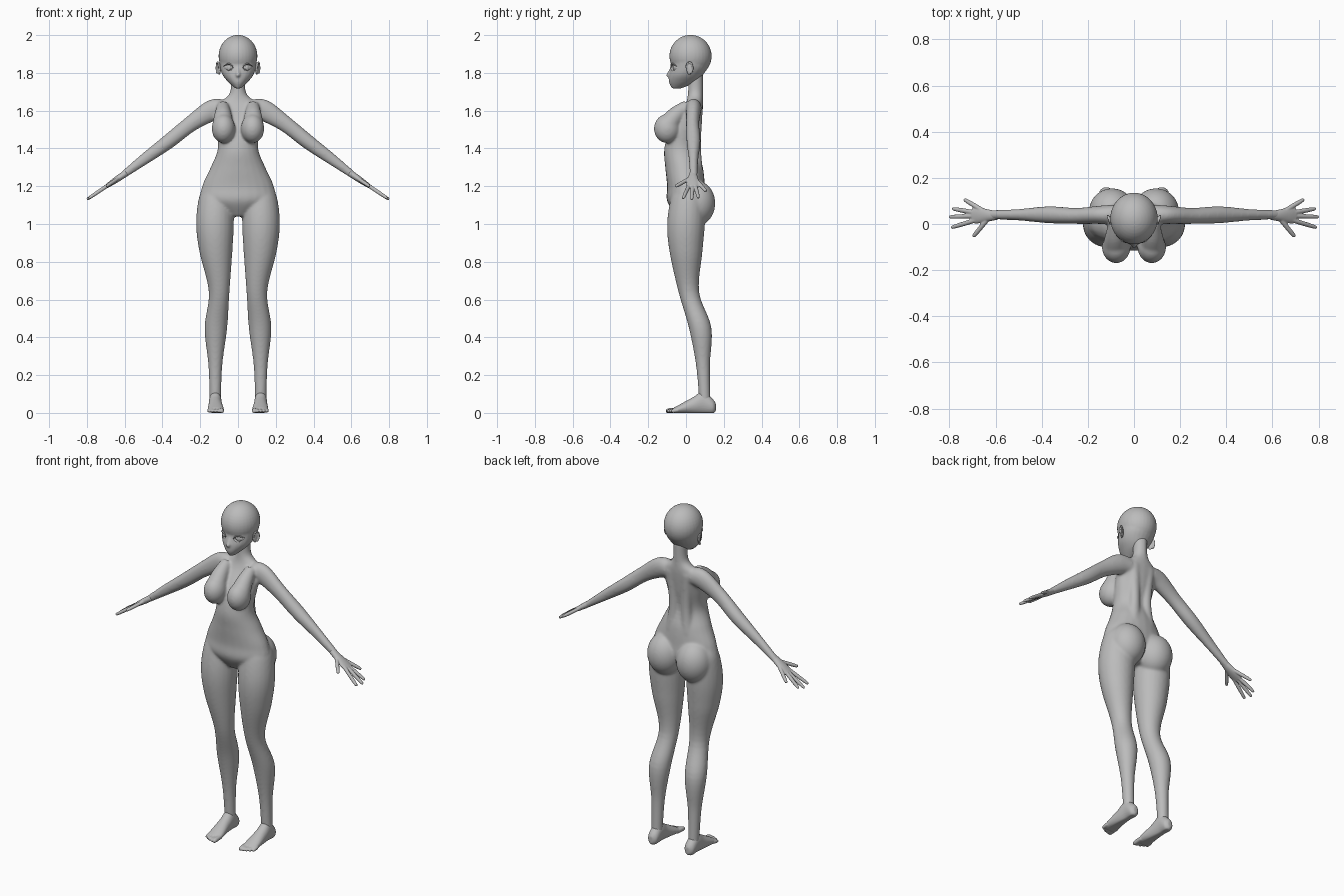
import bpy, bmesh, math
from mathutils import Vector, Matrix

cube = bpy.data.objects.get("Cube")
if cube:
    bpy.data.objects.remove(cube, do_unlink=True)

X, Y, Z = Vector((1, 0, 0)), Vector((0, 1, 0)), Vector((0, 0, 1))
GREY = (0.5, 0.5, 0.5, 1)
clay = bpy.data.materials.new("grey_clay")
clay.use_nodes = True
clay.diffuse_color = GREY
clay.node_tree.nodes["Principled BSDF"].inputs["Base Color"].default_value = GREY


def spline(rows, steps=6):
    """Smooth interpolation through rows of numbers."""
    rows = [Vector(row) for row in rows]
    padded = [rows[0], *rows, rows[-1]]
    result = []
    for before, start, end, after in zip(padded, padded[1:], padded[2:], padded[3:]):
        for step in range(steps):
            t = step / steps
            leave, arrive = (end - before) / 2, (after - start) / 2
            ease = t * t * (3 - 2 * t)
            result.append(start.lerp(end, ease) + leave * t * (1 - t) ** 2
                          - arrive * t * t * (1 - t))
    return result + [rows[-1]]


def loft(bm, rows, side=1, up=Y, axis=None, sides=24):
    """Skin ellipses given as x, y, z, width radius, depth radius."""
    rows = spline(rows)
    centres = [Vector((row[0] * side, row[1], row[2])) for row in rows]
    last = len(rows) - 1
    rings = []
    for i, (centre, row) in enumerate(zip(centres, rows)):
        along = axis or (centres[min(i + 1, last)] - centres[max(i - 1, 0)]).normalized()
        deep = (up - along * along.dot(up)).normalized()
        wide = along.cross(deep)
        ring = []
        for k in range(sides):
            angle = math.tau * k / sides
            point = centre + wide * row[3] * math.cos(angle) + deep * row[4] * math.sin(angle)
            point.z = max(point.z, 0)
            ring.append(bm.verts.new(point))
        rings.append(ring)
    faces = [bm.faces.new(rings[0]), bm.faces.new(rings[-1])]
    for low, high in zip(rings, rings[1:]):
        for k in range(sides):
            faces.append(bm.faces.new((low[k - 1], low[k], high[k], high[k - 1])))
    bmesh.ops.recalc_face_normals(bm, faces=faces)


def tube(bm, rows, side=1, up=Y, axis=None):
    """Skin circles given as x, y, z, radius."""
    loft(bm, [(*row, row[-1]) for row in rows], side, up, axis)


def stack(bm, rows):
    """Level ellipses on the centre line, given as height, y, half width, half depth."""
    loft(bm, [(0, y, z, wide, deep) for z, y, wide, deep in rows], axis=Z)


def ball(bm, centre, radii, turn=0):
    place = Matrix.Translation(centre) @ Matrix.Rotation(turn, 4, "Z")
    bmesh.ops.create_uvsphere(bm, u_segments=32, v_segments=20, radius=1,
                              matrix=place @ Matrix.Diagonal((*radii, 1)))


def finish(name, bm, voxel=0, smooth=0):
    """Make an object; a voxel size fuses and softens its pieces."""
    mesh = bpy.data.meshes.new(name)
    bm.to_mesh(mesh)
    bm.free()
    mesh.materials.append(clay)
    for polygon in mesh.polygons:
        polygon.use_smooth = True
    part = bpy.data.objects.new(name, mesh)
    bpy.context.collection.objects.link(part)
    if voxel:
        fuse = part.modifiers.new("fuse", "REMESH")
        fuse.mode = "VOXEL"
        fuse.voxel_size = voxel
        fuse.use_smooth_shade = True
        soften = part.modifiers.new("soften", "SMOOTH")
        soften.factor = 0.5
        soften.iterations = smooth
    return part


# Torso and neck
bm = bmesh.new()
stack(bm, [(1.04, 0, .05, .05), (1.12, 0, .19, .1), (1.2, 0, .19, .1),
           (1.3, -.01, .145, .1), (1.4, -.025, .107, .09), (1.52, 0, .118, .08),
           (1.62, .04, .125, .05), (1.69, .05, .045, .04), (1.8, .05, .04, .04)])
for side in (1, -1):
    # Back muscle, chest and seat
    tube(bm, [(.05, .05, 1.62, .04), (.04, .05, 1.42, .03), (.05, .05, 1.27, .04)], side)
    tube(bm, [(.08, .01, 1.63, .03), (.08, -.05, 1.58, .045), (.08, -.09, 1.53, .055)], side)
    ball(bm, (.077 * side, -.1, 1.505), (.062, .07, .077))
    ball(bm, (.095 * side, .055, 1.11), (.1, .1, .12))
    # Arm, from collar to wrist
    loft(bm, [(.08, .04, 1.61, .05, .045), (.14, .04, 1.6, .057, .04),
              (.25, .035, 1.53, .043, .035), (.37, .04, 1.435, .039, .037),
              (.5, .04, 1.34, .03, .025), (.63, .04, 1.243, .017, .02)], side)
    # Leg, from hip to ankle
    tube(bm, [(.115, .01, 1.2, .06), (.117, .01, 1.14, .09), (.122, 0, 1, .1),
              (.117, 0, .85, .087), (.1, .015, .64, .055), (.117, .075, .45, .06),
              (.12, .09, .25, .037), (.12, .1, .05, .03)], side, axis=Z)
finish("body", bm, .006, 18)

# Head: cranium, tapering face and nose
bm = bmesh.new()
ball(bm, (0, .024, 1.889), (.103, .112, .112))
stack(bm, [(1.91, .02, .1, .1), (1.84, .02, .097, .1), (1.79, 0, .082, .09),
           (1.75, -.02, .05, .07), (1.718, -.05, .014, .025)])
tube(bm, [(0, -.075, 1.83, .008), (0, -.085, 1.8, .013), (0, -.095, 1.785, .01),
          (0, -.08, 1.77, .007)], axis=Z)
head = finish("head", bm, .005, 6)

# Eye sockets cut into the face
EYE_HEIGHT = 1.828
bm = bmesh.new()
for side in (1, -1):
    ball(bm, (.05 * side, -.072, EYE_HEIGHT), (.026, .018, .017), side / 2)
cutter = finish("eye_socket_cutter", bm)
cutter.hide_render = cutter.hide_viewport = True
sockets = head.modifiers.new("sockets", "BOOLEAN")
sockets.operation = "DIFFERENCE"
sockets.object = cutter

for side, label in ((1, "left"), (-1, "right")):
    # Eyeball with a raised iris
    bm = bmesh.new()
    ball(bm, (.05 * side, -.052, EYE_HEIGHT), (.025, .014, .017), side / 2)
    ball(bm, (.05 * side, -.062, EYE_HEIGHT), (.012, .006, .015), side / 2)
    finish(label + "_eye", bm)

    # Lash line arching over the eye
    bm = bmesh.new()
    tube(bm, [(.024, -.08, 1.83, .002), (.04, -.077, 1.846, .004),
              (.056, -.068, 1.847, .004), (.076, -.05, 1.836, .002)], side)
    finish(label + "_lash_line", bm)

    # Ear: shell with a rim swept around its edge
    bm = bmesh.new()
    ball(bm, (.1 * side, .018, 1.822), (.008, .017, .033), -.4 * side)
    rim = []
    for step in range(8):
        angle = math.pi * (1 - step / 5)
        y = .018 - .017 * math.cos(math.pi - angle)
        rim.append((.108 + (y - .018) / 3, y, 1.826 + .03 * math.sin(angle), .005))
    tube(bm, rim, side, up=X)
    finish(label + "_ear", bm, .003, 4)

    # Hand: flat palm with digits fanned out from the wrist, thumb first
    bm = bmesh.new()
    wrist, drop = Vector((.62, .037, 1.251)), -.674
    loft(bm, [(wrist.x + reach, wrist.y, wrist.z + drop * reach, wide, deep)
              for reach, wide, deep in ((-.03, .017, .018), (.01, .017, .026),
                                        (.05, .014, .034), (.08, .01, .034))], side)
    for degrees, length in ((-50, .12), (-17, .18), (-2, .18), (10, .17), (31, .135)):
        angle = math.radians(degrees)
        ray = Vector((math.cos(angle), math.sin(angle), drop * math.cos(angle))) * length
        tube(bm, [(*(wrist + ray * part), radius) for part, radius in
                  ((.2, .01), (.7, .01), (.95, .008), (1, .004))], side)
    finish(label + "_hand", bm, .003, 4)

    # Foot: heel, instep and ball
    bm = bmesh.new()
    loft(bm, [(.12, .158, .03, .012, .02), (.12, .14, .035, .03, .04),
              (.12, .09, .055, .033, .06), (.12, .04, .04, .036, .045),
              (.118, -.02, .024, .042, .028), (.117, -.065, .012, .042, .015)],
         side, up=Z, axis=Y)
    # Toes shrink and step back from the big toe outward
    for toe in range(5):
        x = .087 + .0165 * toe
        tip = -.107 + .0017 * toe * toe
        radius = .013 if toe == 0 else .01
        tube(bm, [(x, -.04, .015, radius), (x, tip + .02, .012, radius),
                  (x, tip + .005, .01, radius * .8), (x, tip, .01, radius * .4)],
             side, up=Z, axis=Y)
    finish(label + "_foot", bm, .004, 4)
